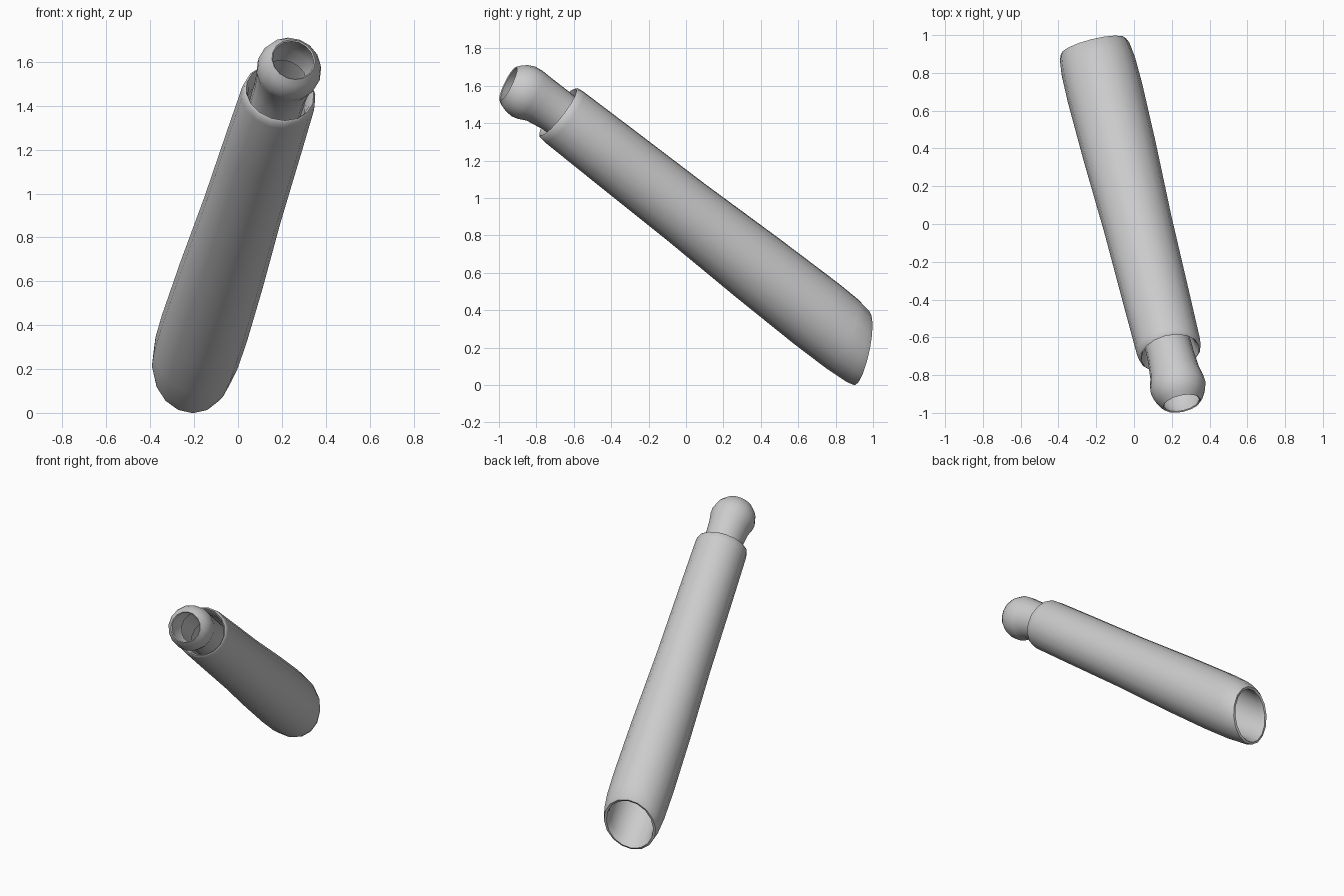
import bpy, bmesh, math
from mathutils import Vector

if "Cube" in bpy.data.objects:
    bpy.data.objects.remove(bpy.data.objects["Cube"])

grey = bpy.data.materials.new("plain grey")
grey.use_nodes = True
COLOUR = (0.6, 0.6, 0.6, 1)
grey.diffuse_color = COLOUR
grey.node_tree.nodes["Principled BSDF"].inputs["Base Color"].default_value = COLOUR

SIDES = 16
AXIS = Vector((-0.25, 1, -0.78)).normalized()
MIDDLE = Vector((0.02, 0, 0.925))


def loft(name, rings):
    """Skin open rings given as (centre, direction, radius, slant)."""
    bm = bmesh.new()
    loops = []
    for centre, direction, radius, slant in rings:
        across = direction.cross(Vector((0, 0, 1))).normalized()
        up = across.cross(direction).normalized()
        loop = []
        for i in range(SIDES):
            a = math.tau * i / SIDES
            offset = (across * math.cos(a) + up * math.sin(a)) * radius
            # Slanted rings reach further along the axis on the underside
            loop.append(bm.verts.new(centre + offset - direction * slant * math.sin(a)))
        loops.append(loop)
    for a, b in zip(loops, loops[1:]):
        for i in range(SIDES):
            j = (i + 1) % SIDES
            bm.faces.new((a[i], a[j], b[j], b[i]))
    bmesh.ops.recalc_face_normals(bm, faces=bm.faces)
    mesh = bpy.data.meshes.new(name)
    bm.to_mesh(mesh)
    bm.free()
    mesh.materials.append(grey)
    obj = bpy.data.objects.new(name, mesh)
    bpy.context.collection.objects.link(obj)
    bpy.ops.object.select_all(action="DESELECT")
    obj.select_set(True)
    bpy.context.view_layer.objects.active = obj
    bpy.ops.object.shade_smooth_by_angle(angle=math.radians(50))
    return obj


# Long sleeve: inner collar, rounded top rim, tapering wall, slanted cuff, cuff lining
sleeve = [(-0.80, 0.135, 0), (-0.86, 0.145, 0), (-0.885, 0.158, 0), (-0.875, 0.168, 0),
          (-0.84, 0.172, 0), (-0.5, 0.177, 0), (0, 0.183, 0), (0.5, 0.197, 0),
          (0.9, 0.203, 0), (1.08, 0.2, 0.045), (1.18, 0.19, 0.075), (1.215, 0.178, 0.085),
          (1.215, 0.162, 0.085), (1.17, 0.155, 0.07), (1.0, 0.165, 0.02), (0.7, 0.17, 0),
          (-0.5, 0.15, 0), (-0.80, 0.135, 0)]
loft("sleeve", [(MIDDLE + AXIS * t, AXIS, r, s) for t, r, s in sleeve])

# Bulb-shaped end: neck leaving the sleeve, swelling, then an open hollow tip
TIP = Vector((0.2, -0.87, 0.43)).normalized()
BULB = Vector((0.23, -0.85, 1.56))
neck = [(MIDDLE + AXIS * t, -AXIS, r, 0) for t, r in ((-0.7, 0.12), (-0.84, 0.123), (-0.9, 0.124))]
bulb = [(BULB + TIP * t, (TIP - AXIS * k).normalized(), r, 0) for t, r, k in (
    (-0.07, 0.133, 0.6), (-0.02, 0.145, 0.2), (0.02, 0.148, 0), (0.06, 0.138, 0),
    (0.09, 0.122, 0), (0.115, 0.101, 0), (0.11, 0.095, 0), (0.05, 0.125, 0),
    (-0.03, 0.125, 0.2), (-0.1, 0.105, 0.6))]
loft("bulb_end", neck + bulb)
